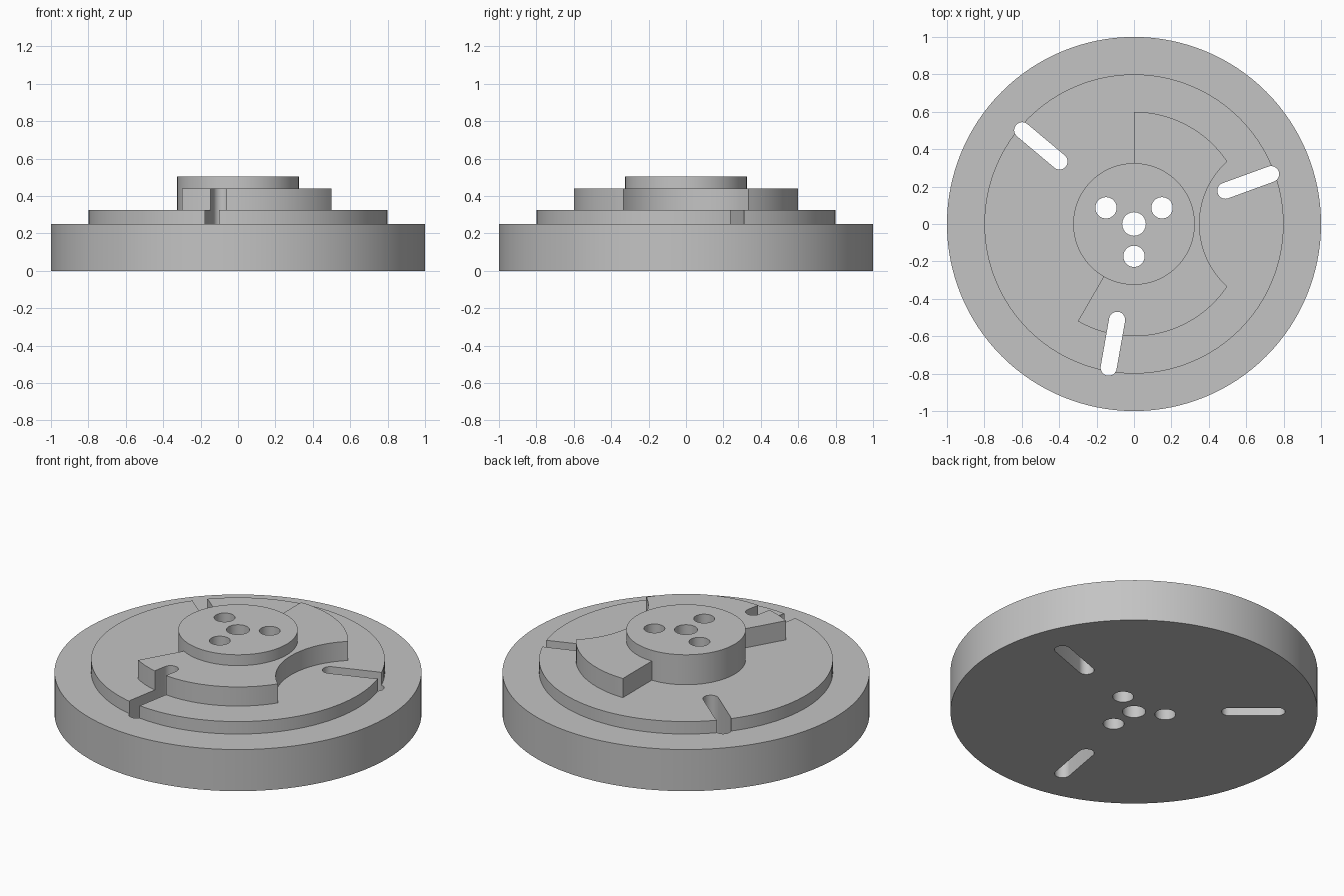
import bpy, bmesh
from math import sin, cos, radians, pi

cube = bpy.data.objects.get("Cube")
if cube:
    bpy.data.objects.remove(cube, do_unlink=True)

grey = bpy.data.materials.new("plain grey")
grey.use_nodes = True
grey.diffuse_color = (0.55, 0.55, 0.55, 1)
grey.node_tree.nodes["Principled BSDF"].inputs["Base Color"].default_value = (0.55, 0.55, 0.55, 1)


def make_object(name, bm):
    bmesh.ops.recalc_face_normals(bm, faces=bm.faces)
    mesh = bpy.data.meshes.new(name)
    bm.to_mesh(mesh)
    bm.free()
    mesh.materials.append(grey)
    obj = bpy.data.objects.new(name, mesh)
    bpy.context.collection.objects.link(obj)
    return obj


def arc(cx, cy, r, start, end, steps):
    angles = [radians(start + (end - start) * i / steps) for i in range(steps + 1)]
    return [(cx + r * cos(a), cy + r * sin(a)) for a in angles]


def add_prism(bm, outline, z0, z1):
    low = [bm.verts.new((x, y, z0)) for x, y in outline]
    high = [bm.verts.new((x, y, z1)) for x, y in outline]
    bm.faces.new(low[::-1])
    bm.faces.new(high)
    n = len(outline)
    for i in range(n):
        j = (i + 1) % n
        bm.faces.new((low[i], low[j], high[j], high[i]))


def rounded_disc(name, r, z0, z1, fillet, both=False):
    bm = bmesh.new()
    add_prism(bm, arc(0, 0, r, 0, 360, 128)[:-1], z0, z1)
    bm.edges.ensure_lookup_table()
    rims = [e for e in bm.edges
            if all(abs(v.co.z - z1) < 1e-5 for v in e.verts)
            or (both and all(abs(v.co.z - z0) < 1e-5 for v in e.verts))]
    bmesh.ops.bevel(bm, geom=rims, offset=fillet, segments=6, profile=0.5, affect='EDGES')
    return make_object(name, bm)


# Stacked discs
parts = [
    rounded_disc("base_disc", 1.0, 0, 0.25, 0.06, both=True),
    rounded_disc("step_disc", 0.8, 0.23, 0.325, 0.02),
    rounded_disc("hub", 0.325, 0.31, 0.505, 0.02),
]

# Raised sector with a concave bite on its +x side
outline = (arc(0, 0, 0.6, 90, 33.8, 20)
           + arc(0.8, 0, 0.45, 131.9, 228.1, 32)[1:-1]
           + arc(0, 0, 0.6, -33.8, -120, 30)
           + arc(0, 0, 0.3, -120, 90, 50))
bm = bmesh.new()
add_prism(bm, outline, 0.31, 0.44)
parts.append(make_object("raised_sector", bm))

# Cutter: three radial slots, three bolt holes and the centre bore
bm = bmesh.new()
for angle in (20, 140, 260):
    a = radians(angle)
    slot = (arc(0.78 * cos(a), 0.78 * sin(a), 0.043, angle - 90, angle + 90, 16)
            + arc(0.52 * cos(a), 0.52 * sin(a), 0.043, angle + 90, angle + 270, 16))
    add_prism(bm, slot, -0.2, 0.8)
for angle in (30, 150, 270):
    a = radians(angle)
    add_prism(bm, arc(0.173 * cos(a), 0.173 * sin(a), 0.057, 0, 360, 40)[:-1], -0.2, 0.8)
add_prism(bm, arc(0, 0, 0.063, 0, 360, 40)[:-1], -0.2, 0.8)
cutter = make_object("hole_cutter", bm)
cutter.hide_render = True

# Cut every part, then shade smooth with sharp corners kept
for obj in parts:
    mod = obj.modifiers.new("holes", 'BOOLEAN')
    mod.operation = 'DIFFERENCE'
    mod.solver = 'EXACT'
    mod.object = cutter
    bpy.ops.object.select_all(action='DESELECT')
    obj.select_set(True)
    bpy.context.view_layer.objects.active = obj
    bpy.ops.object.modifier_apply(modifier=mod.name)
    bpy.ops.object.shade_smooth_by_angle(angle=radians(30))
bpy.data.objects.remove(cutter, do_unlink=True)
